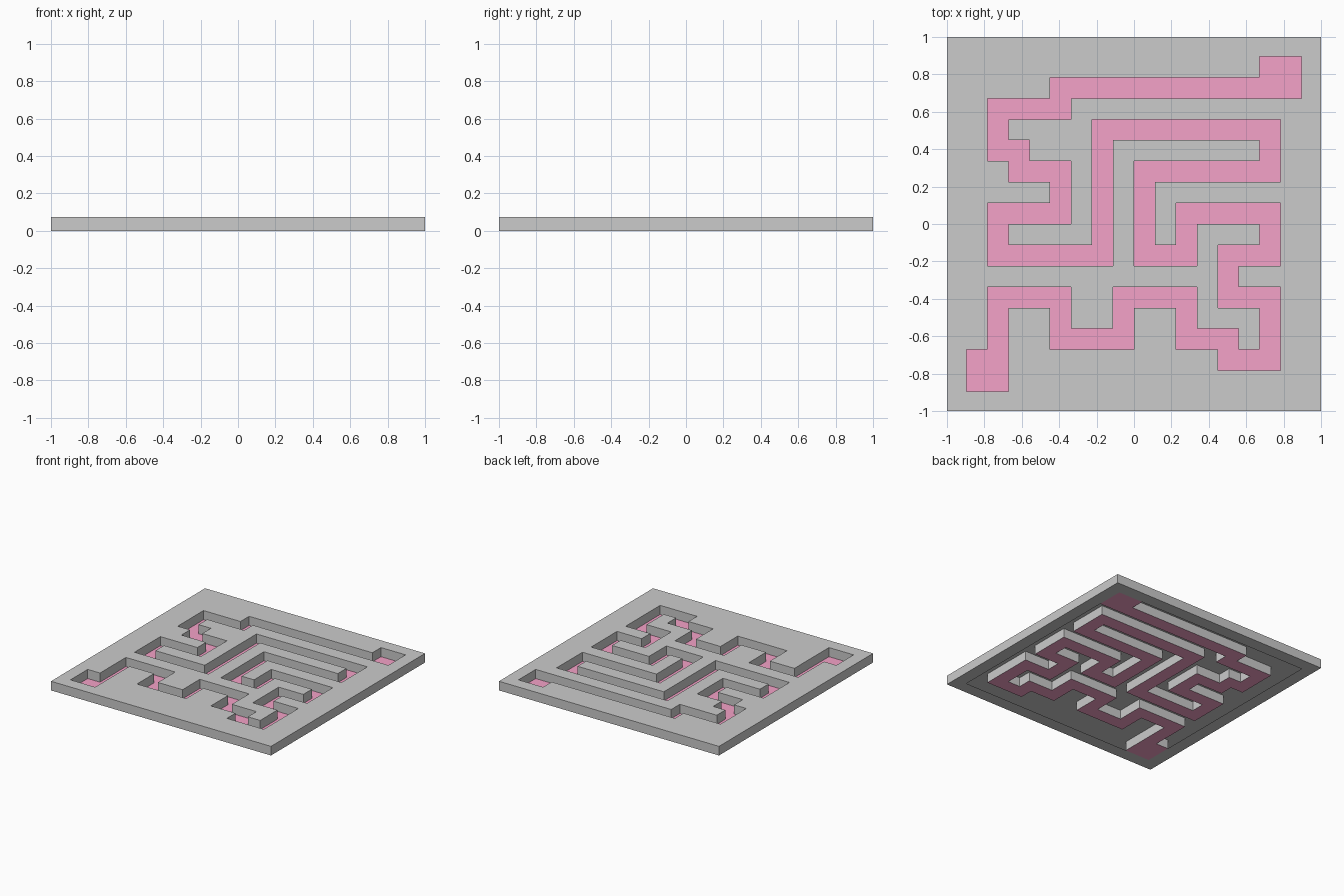
import bpy, bmesh

if "Cube" in bpy.data.objects:
    bpy.data.objects.remove(bpy.data.objects["Cube"])

S = 0.112      # grid cell size
H = 0.075      # board height
N = 8          # cells from the centre to the inner rim

# Route of the groove: corner cells of the winding path
ROUTE = [(6, 6), (-4, 6), (-4, 5), (-7, 5), (-7, 3), (-6, 3), (-6, 2), (-4, 2),
         (-4, 0), (-7, 0), (-7, -2), (-2, -2), (-2, 4), (6, 4), (6, 2), (0, 2),
         (0, -2), (2, -2), (2, 0), (6, 0), (6, -2), (4, -2), (4, -4), (6, -4),
         (6, -7), (4, -7), (4, -6), (2, -6), (2, -4), (-1, -4), (-1, -6),
         (-4, -6), (-4, -4), (-7, -4), (-7, -7)]


def route_cells():
    cells = set()
    for (x0, y0), (x1, y1) in zip(ROUTE, ROUTE[1:]):
        for x in range(min(x0, x1), max(x0, x1) + 1):
            for y in range(min(y0, y1), max(y0, y1) + 1):
                cells.add((x, y))
    # square start and end pockets
    for x0, y0 in ((6, 6), (-8, -8)):
        cells |= {(x0 + i, y0 + j) for i in (0, 1) for j in (0, 1)}
    return cells


def pos(i):
    """Grid line to coordinate; the outermost lines lie on the board edge."""
    return i * S if abs(i) <= N else (1.0 if i > 0 else -1.0)


def quad(bm, pts):
    bm.faces.new([bm.verts.new((pos(x), pos(y), z)) for x, y, z in pts])


def flat(bm, x, y, z, up=True):
    pts = [(x, y, z), (x + 1, y, z), (x + 1, y + 1, z), (x, y + 1, z)]
    quad(bm, pts if up else pts[::-1])


def wall(bm, a, b):
    quad(bm, [(*a, 0), (*b, 0), (*b, H), (*a, H)])


def finish(bm, name):
    bmesh.ops.remove_doubles(bm, verts=bm.verts, dist=1e-5)
    mesh = bpy.data.meshes.new(name)
    bm.to_mesh(mesh)
    bm.free()
    obj = bpy.data.objects.new(name, mesh)
    bpy.context.collection.objects.link(obj)
    return obj


path = route_cells()
board, floor = bmesh.new(), bmesh.new()

for x in range(-N - 1, N + 1):
    for y in range(-N - 1, N + 1):
        if (x, y) in path:
            # groove floor, and groove walls facing into the groove
            flat(floor, x, y, 0)
            if (x, y - 1) not in path:
                wall(board, (x + 1, y), (x, y))
            if (x, y + 1) not in path:
                wall(board, (x, y + 1), (x + 1, y + 1))
            if (x - 1, y) not in path:
                wall(board, (x, y), (x, y + 1))
            if (x + 1, y) not in path:
                wall(board, (x + 1, y + 1), (x + 1, y))
        else:
            flat(board, x, y, H)
        # flat rim under the edge; the underside is open inside it
        if x in (-N - 1, N) or y in (-N - 1, N):
            flat(board, x, y, 0, up=False)

# Outer sides
E = N + 1
for i in range(-E, E):
    wall(board, (i, -E), (i + 1, -E))
    wall(board, (i + 1, E), (i, E))
    wall(board, (E, i), (E, i + 1))
    wall(board, (-E, i + 1), (-E, i))

finish(board, "maze_board")
groove = finish(floor, "groove_floor")
pink = bpy.data.materials.new("pink")
pink.diffuse_color = (0.91, 0.36, 0.58, 1)
pink.use_nodes = True
pink.node_tree.nodes["Principled BSDF"].inputs["Base Color"].default_value = pink.diffuse_color
groove.data.materials.append(pink)
